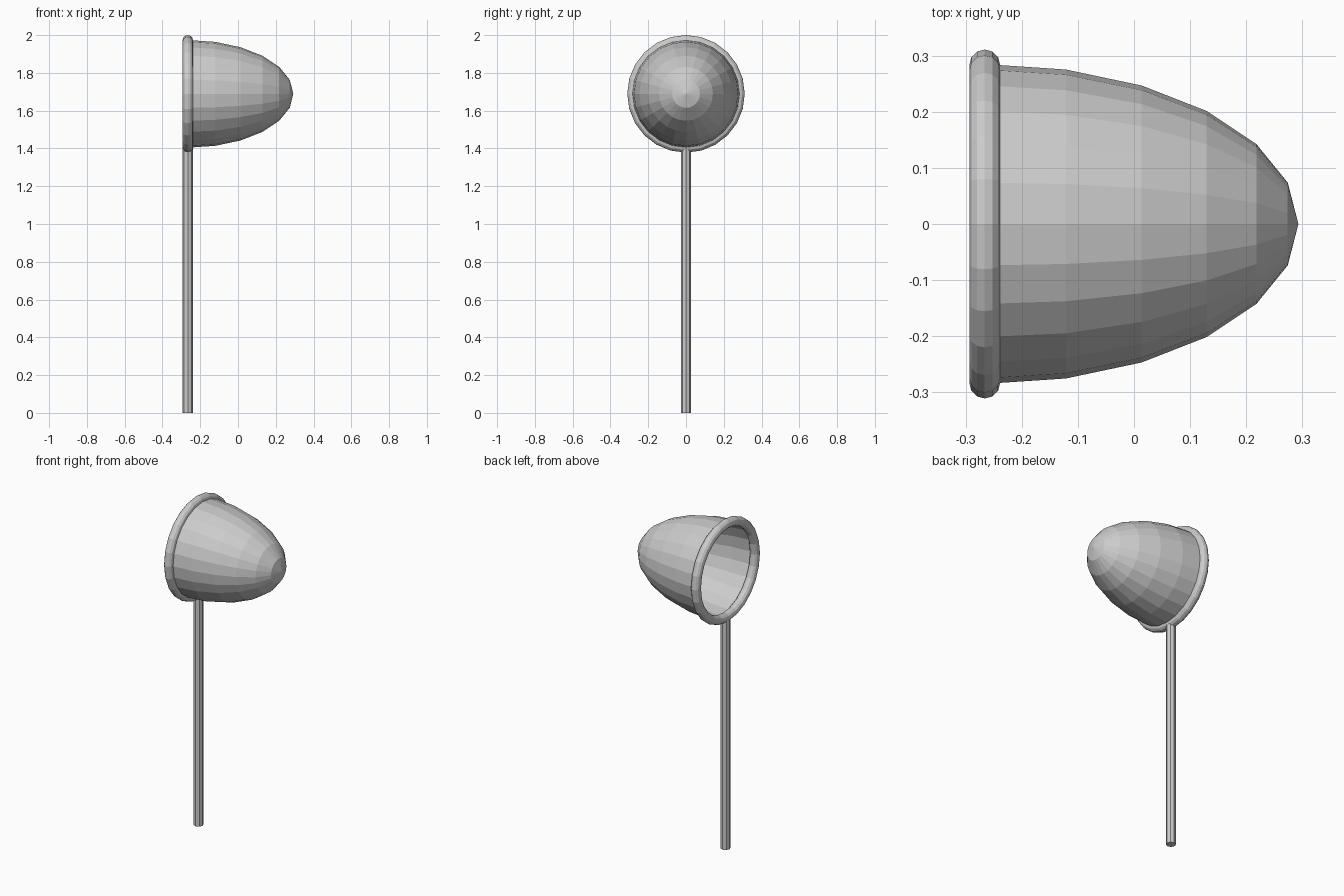
import bpy, bmesh
from math import sin, cos, pi

if "Cube" in bpy.data.objects:
    bpy.data.objects.remove(bpy.data.objects["Cube"])

RING_X, RING_Z = -0.266, 1.689   # centre of the hoop
TUBE = 0.0275                    # hoop tube and handle radius
SEGS = 24


def revolve_x(name, profile, closed):
    """Spin an (x, radius) profile around the x axis through the hoop centre."""
    bm = bmesh.new()
    rings = []
    for x, r in profile:
        if r < 1e-5:
            rings.append([bm.verts.new((x, 0, RING_Z))] * SEGS)
        else:
            rings.append([bm.verts.new((x, r * cos(2 * pi * i / SEGS),
                                        RING_Z + r * sin(2 * pi * i / SEGS)))
                          for i in range(SEGS)])
    pairs = list(zip(rings, rings[1:]))
    if closed:
        pairs.append((rings[-1], rings[0]))
    for a, b in pairs:
        for i in range(SEGS):
            j = (i + 1) % SEGS
            quad = dict.fromkeys((a[i], a[j], b[j], b[i]))   # drops the tip duplicate
            bm.faces.new(list(quad))
    bmesh.ops.recalc_face_normals(bm, faces=bm.faces)
    if not closed:
        # open bag: make sure normals point outwards
        bm.normal_update()
        if sum(f.normal.x for f in bm.faces) < 0:
            bmesh.ops.reverse_faces(bm, faces=bm.faces)
    mesh = bpy.data.meshes.new(name)
    bm.to_mesh(mesh)
    bm.free()
    obj = bpy.data.objects.new(name, mesh)
    bpy.context.collection.objects.link(obj)
    return obj


# net bag: half ellipsoid, open at the hoop
bag_len, bag_r, steps = 0.559, 0.285, 6
revolve_x("net_bag", [(RING_X + bag_len * sin(pi / 2 * k / steps),
                       bag_r * cos(pi / 2 * k / steps)) for k in range(steps + 1)], False)

# hoop: round tube bent into a circle
revolve_x("hoop", [(RING_X + TUBE * sin(2 * pi * k / 12),
                    0.2835 + TUBE * cos(2 * pi * k / 12)) for k in range(12)], True)

# handle: straight pole up into the hoop
top = RING_Z - 0.2835
bpy.ops.mesh.primitive_cylinder_add(vertices=8, radius=TUBE, depth=top,
                                    location=(RING_X, 0, top / 2))
bpy.context.object.name = "handle"
